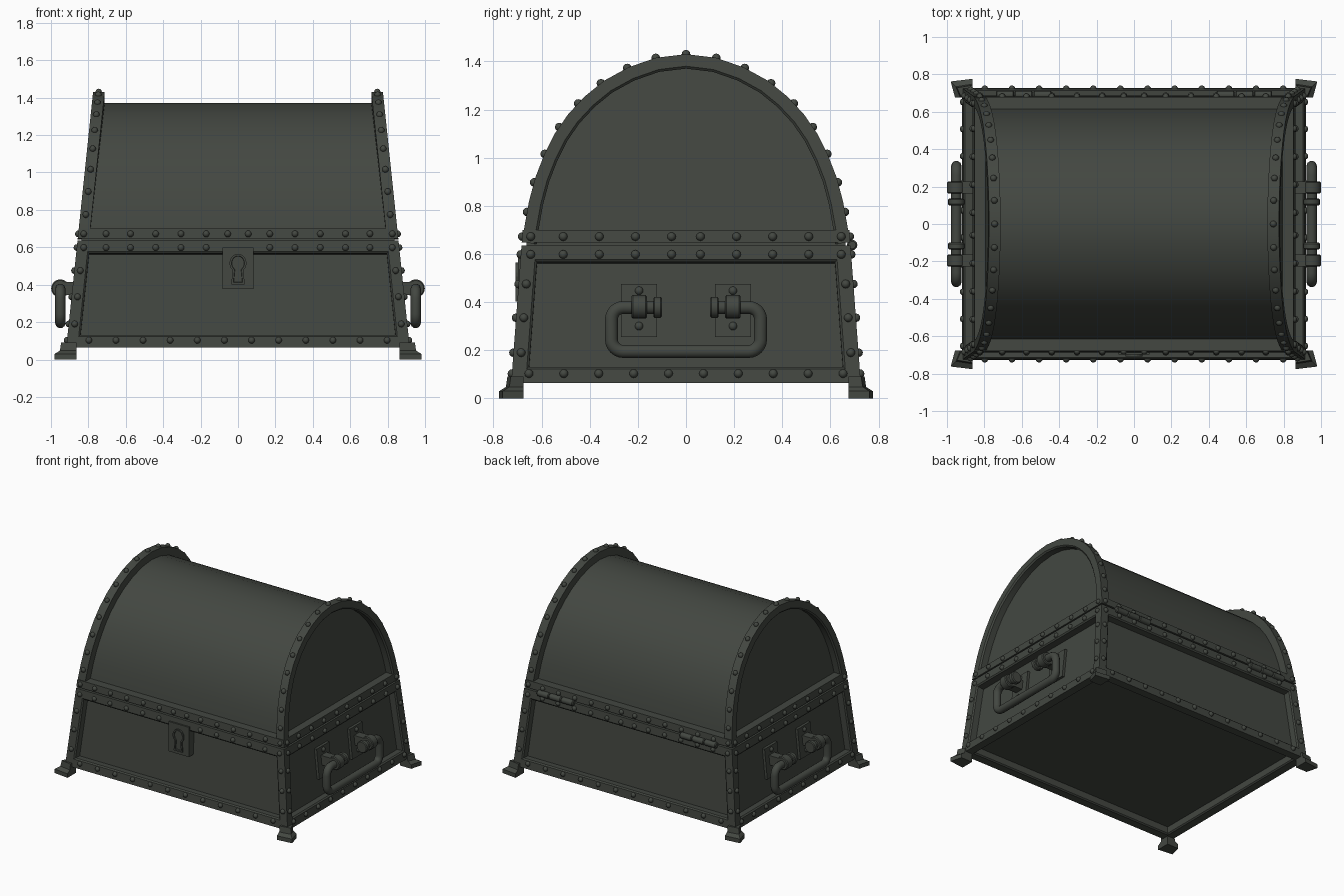
import bpy, bmesh, math
from mathutils import Vector, Matrix

if "Cube" in bpy.data.objects:
    bpy.data.objects.remove(bpy.data.objects["Cube"])

iron = bpy.data.materials.new("dark_grey_green_iron")
iron.diffuse_color = (0.056, 0.063, 0.053, 1)
iron.use_nodes = True
iron.node_tree.nodes["Principled BSDF"].inputs["Base Color"].default_value = iron.diffuse_color

def hx(z): return 0.925 - 0.105 * z      # tapered half width
def hy(z): return 0.731 - 0.075 * z      # tapered half depth

def finish(name, bm, smooth=None):
    bmesh.ops.recalc_face_normals(bm, faces=bm.faces)
    me = bpy.data.meshes.new(name)
    bm.to_mesh(me)
    bm.free()
    me.materials.append(iron)
    if smooth:
        me.polygons.foreach_set("use_smooth", [True] * len(me.polygons))
        me.set_sharp_from_angle(angle=math.radians(smooth))
    ob = bpy.data.objects.new(name, me)
    bpy.context.collection.objects.link(ob)
    return ob

def loft(rings):
    bm = bmesh.new()
    vs = [[bm.verts.new(p) for p in r] for r in rings]
    n = len(rings[0])
    for a, b in zip(vs, vs[1:]):
        for i in range(n):
            bm.faces.new((a[i], a[(i + 1) % n], b[(i + 1) % n], b[i]))
    bm.faces.new(vs[0])
    bm.faces.new(vs[-1])
    bmesh.ops.recalc_face_normals(bm, faces=bm.faces)
    return bm

def rect(x, y, z):
    return [(-x, -y, z), (x, -y, z), (x, y, z), (-x, y, z)]

def tapered(z0, z1, inset=0.0):
    return loft([rect(hx(z) - inset, hy(z) - inset, z) for z in (z0, z1)])

def inset(bm, faces, thickness, depth):
    bmesh.ops.inset_individual(bm, faces=faces, thickness=thickness, depth=depth, use_even_offset=True)

def box(name, x0, x1, y0, y1, z0, z1, shift=0.0):
    # shift moves the top in x, to follow the leaning wall
    return finish(name, loft([[(x0 + d, y0, z), (x1 + d, y0, z), (x1 + d, y1, z), (x0 + d, y1, z)]
                              for z, d in ((z0, 0), (z1, shift))]))

def cylinder(name, centre, r, length, axis, seg=16):
    bm = bmesh.new()
    rot = Matrix.Rotation(math.pi / 2, 4, 'Y' if axis == 'X' else 'X')
    bmesh.ops.create_cone(bm, cap_ends=True, segments=seg, radius1=r, radius2=r, depth=length,
                          matrix=Matrix.Translation(centre) @ rot)
    bmesh.ops.bevel(bm, geom=[e for e in bm.edges if any(len(f.verts) > 4 for f in e.link_faces)],
                    offset=0.006, segments=1, affect='EDGES')
    return finish(name, bm, 40)

# Lower chest with deeply recessed panels on the walls and floor
bm = tapered(0.063, 0.636)
panels = [f for f in bm.faces if f.normal.z < 0.5]
inset(bm, panels, 0.06, 0)
inset(bm, panels, 0.009, -0.008)
inset(bm, panels, 0.0005, -0.048)
finish("chest_body", bm)
finish("seam_core", tapered(0.62, 0.66, 0.02))
finish("lid_base_band", tapered(0.647, 0.7))

# Lid arch outline (y, z)
half = [(.681, .65), (.67, .72), (.652, .82), (.625, .92), (.59, 1.01), (.545, 1.1), (.49, 1.18),
        (.42, 1.255), (.34, 1.32), (.24, 1.375), (.125, 1.415), (0, 1.43)]
arch = [Vector(p) for p in half] + [Vector((-y, z)) for y, z in half[-2::-1]]

def offset(d):
    out = []
    for i, p in enumerate(arch):
        t = arch[min(i + 1, len(arch) - 1)] - arch[max(i - 1, 0)]
        out.append(p - Vector((t.y, -t.x)).normalized() * d)
    return out

# Barrel of the lid
inner = offset(0.058)
finish("lid_barrel", loft([[(s * (hx(p.y) - 0.058), p.x, p.y) for p in inner] for s in (-1, 1)]), 35)

# Raised arch rims at both ends
lip, deep = offset(0.05), offset(0.06)
for s in (-1, 1):
    rings = []
    for o, l, d in zip(arch, lip, deep):
        rings.append([(s * hx(o.y), o.x, o.y), (s * (hx(o.y) - 0.062), o.x, o.y),
                      (s * (hx(o.y) - 0.062), d.x, d.y), (s * (hx(d.y) - 0.01), d.x, d.y),
                      (s * hx(l.y), l.x, l.y)])
    finish("lid_rim", loft(rings), 35)

# Flared corner feet
for sx in (-1, 1):
    for sy in (-1, 1):
        rings = []
        for z, d in ((0, 0), (0.03, 0), (0.048, 0.028), (0.09, 0.034)):
            pts = [(.864, .776 - d), (.98 - d, .762 - d), (.957 - d, .676), (.864, .676)]
            rings.append([(sx * x, sy * y, z) for x, y in pts])
        finish("corner_foot", loft(rings))

# Rivet positions
rivets = []
for s in (-1, 1):
    for x in (.17, .305, .44, .575, .705, .825):
        for m in (-1, 1):
            rivets += [(m * x, s * hy(z), z) for z in (.598, .672)]
    for x in (-.055, .055):
        rivets.append((x, s * hy(.672), .672))
        if s > 0:
            rivets.append((x, hy(.598), .598))
    rivets += [((i - 5.5) * .145, s * hy(.103), .103) for i in range(12)]
    for y in (.06, .21, .36, .51, .645):
        for m in (-1, 1):
            rivets += [(s * hx(z), m * y, z) for z in (.598, .672)]
    rivets += [(s * hx(.103), (i - 4.5) * .145, .103) for i in range(10)]
    for m in (-1, 1):
        for z in (.19, .335, .475):
            rivets += [(s * (hx(z) - .032), m * hy(z), z), (s * hx(z), m * (hy(z) - .032), z)]
    # along the arch rims, at even spacing
    total = sum((b - a).length for a, b in zip(arch, arch[1:]))
    for k in range(1, 18):
        left = total * k / 18
        for a, b in zip(arch, arch[1:]):
            if left <= (b - a).length:
                p = a.lerp(b, left / (b - a).length)
                break
            left -= (b - a).length
        rivets.append((s * (hx(p.y) - .03), p.x, p.y))
    # handle plates
    for y in (-.195, .195):
        rivets += [(s * (hx(z) - .04), y, z) for z in (.30, .447)]
bm = bmesh.new()
for p in rivets:
    bmesh.ops.create_uvsphere(bm, u_segments=10, v_segments=6, radius=0.018, matrix=Matrix.Translation(p))
finish("rivets", bm, 60)

# Side handles
path, r = [(.10, .378)], 0.05
for cy, cz, a0 in ((.26, .328, 90), (.26, .245, 0)):
    for k in range(7):
        a = math.radians(a0 - 15 * k)
        path.append((cy + r * math.cos(a), cz + r * math.sin(a)))
path += [(-y, z) for y, z in reversed(path)]
for s in (-1, 1):
    cu = bpy.data.curves.new("handle_bar", 'CURVE')
    cu.dimensions = '3D'
    cu.bevel_depth, cu.bevel_resolution, cu.use_fill_caps = 0.028, 3, True
    sp = cu.splines.new('POLY')
    sp.points.add(len(path) - 1)
    for pt, (y, z) in zip(sp.points, path):
        pt.co = (s * .95, y, z, 1)
    cu.materials.append(iron)
    bpy.context.collection.objects.link(bpy.data.objects.new("handle_bar", cu))
    for m in (-1, 1):
        xa, xb = s * (hx(.25) - .07), s * (hx(.25) - .038)
        box("handle_plate", xa, xb, m * .195 - .075, m * .195 + .075, .255, .475, -s * .023)
        box("handle_bracket", s * .82, s * .95, m * .195 - .032, m * .195 + .032, .345, .415)
        cylinder("handle_ring", (s * .95, m * .195, .38), .049, .064, 'Y')
        cylinder("handle_knob", (s * .95, m * .118, .378), .044, .036, 'Y')

# Lock plate with a raised keyhole surround
finish("lock_plate", loft([[(-.083, y, .378), (.083, y, .378), (.083, y, .6), (-.083, y, .6)]
                           for y in (-.64, -.698)]))
key = [(.045 * math.sin(math.radians(a)), .515 + .05 * math.cos(math.radians(a))) for a in range(-140, 141, 20)]
key += [(.036, .402), (-.036, .402)]
bm = loft([[(x, y, z) for x, z in key] for y in (-.69, -.708)])
front = [f for f in bm.faces if f.normal.y < -0.9]
inset(bm, front, 0.01, 0)
inset(bm, front, 0.002, -0.008)
finish("keyhole", bm)

# Back hinges, three knuckles each
for s in (-1, 1):
    for k in (-1, 0, 1):
        cylinder("hinge_knuckle", (s * .59 + k * .1, .69, .637), .022, .098, 'X', 12)
